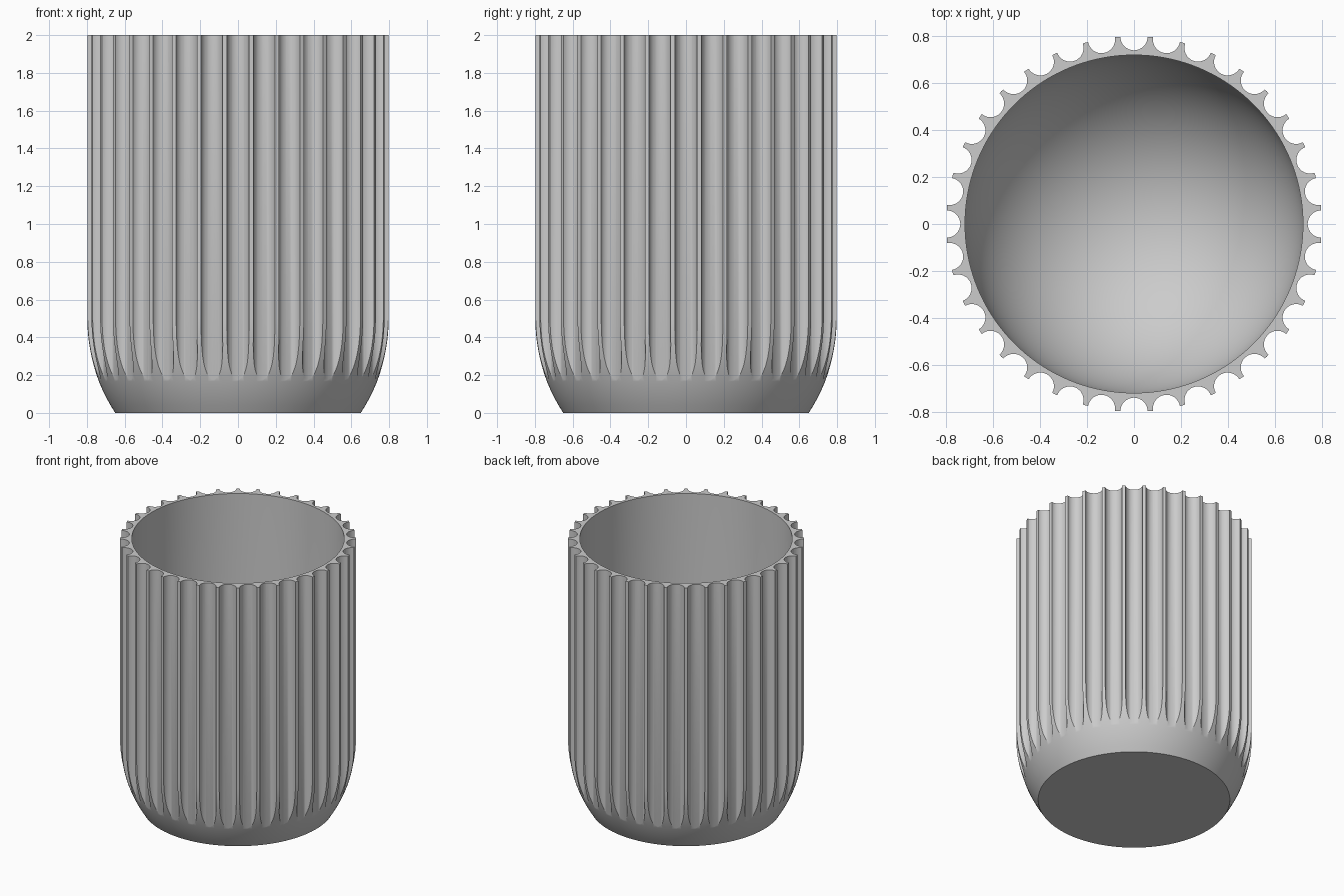
import bpy, bmesh, math
from mathutils import Matrix

if "Cube" in bpy.data.objects:
    bpy.data.objects.remove(bpy.data.objects["Cube"], do_unlink=True)

HEIGHT, OUTER, BASE, INNER = 2.0, 0.8, 0.65, 0.72
FLUTES, FLUTE_R, FLUTE_CENTRE = 36, 0.058, 0.798
CURVE_H, FLOOR = 0.5, 0.08
SEGMENTS = 144

grey = bpy.data.materials.new("matte grey")
grey.use_nodes = True
colour = (0.6, 0.6, 0.6, 1)
grey.diffuse_color = colour
grey.node_tree.nodes["Principled BSDF"].inputs["Base Color"].default_value = colour


def add_object(name, bm):
    bmesh.ops.recalc_face_normals(bm, faces=bm.faces)
    mesh = bpy.data.meshes.new(name)
    bm.to_mesh(mesh)
    bm.free()
    obj = bpy.data.objects.new(name, mesh)
    bpy.context.collection.objects.link(obj)
    mesh.materials.append(grey)
    return obj


def lathe(name, profile):
    bm = bmesh.new()
    verts = [bm.verts.new((r, 0, z)) for r, z in profile]
    edges = [bm.edges.new(pair) for pair in zip(verts, verts[1:])]
    bmesh.ops.spin(bm, geom=verts + edges, cent=(0, 0, 0), axis=(0, 0, 1),
                   angle=math.tau, steps=SEGMENTS, use_duplicate=False)
    bmesh.ops.remove_doubles(bm, verts=bm.verts, dist=0.0001)
    return add_object(name, bm)


# Cup profile: flat base, rounded foot, straight wall, rim, round-bottomed inside
inset = OUTER - BASE
arc_r = (inset ** 2 + CURVE_H ** 2) / (2 * inset)
profile = [(0, 0)]
for i in range(13):
    z = CURVE_H * i / 12
    profile.append((OUTER - arc_r + math.sqrt(arc_r ** 2 - (CURVE_H - z) ** 2), z))
profile += [(OUTER, HEIGHT), (INNER, HEIGHT)]
for i in range(25):
    a = math.pi / 2 * i / 24
    profile.append((INNER * math.cos(a), FLOOR + INNER * (1 - math.sin(a))))
cup = lathe("fluted_cup", profile)

# Ring of upright rods that carve the flutes
bm = bmesh.new()
for i in range(FLUTES):
    place = (Matrix.Rotation(math.tau * i / FLUTES, 4, "Z")
             @ Matrix.Translation((FLUTE_CENTRE, 0, HEIGHT / 2 + 0.03)))
    bmesh.ops.create_cone(bm, cap_ends=True, segments=32, radius1=FLUTE_R,
                          radius2=FLUTE_R, depth=HEIGHT, matrix=place)
rods = add_object("flute_cutter", bm)
rods.hide_render = True

# Carve the flutes, then drop the cutter
cut = cup.modifiers.new("flutes", "BOOLEAN")
cut.operation, cut.solver, cut.object = "DIFFERENCE", "EXACT", rods
bpy.ops.object.select_all(action="DESELECT")
cup.select_set(True)
bpy.context.view_layer.objects.active = cup
bpy.ops.object.modifier_apply(modifier=cut.name)
bpy.data.objects.remove(rods, do_unlink=True)

bpy.ops.object.shade_smooth_by_angle(angle=math.radians(30))
